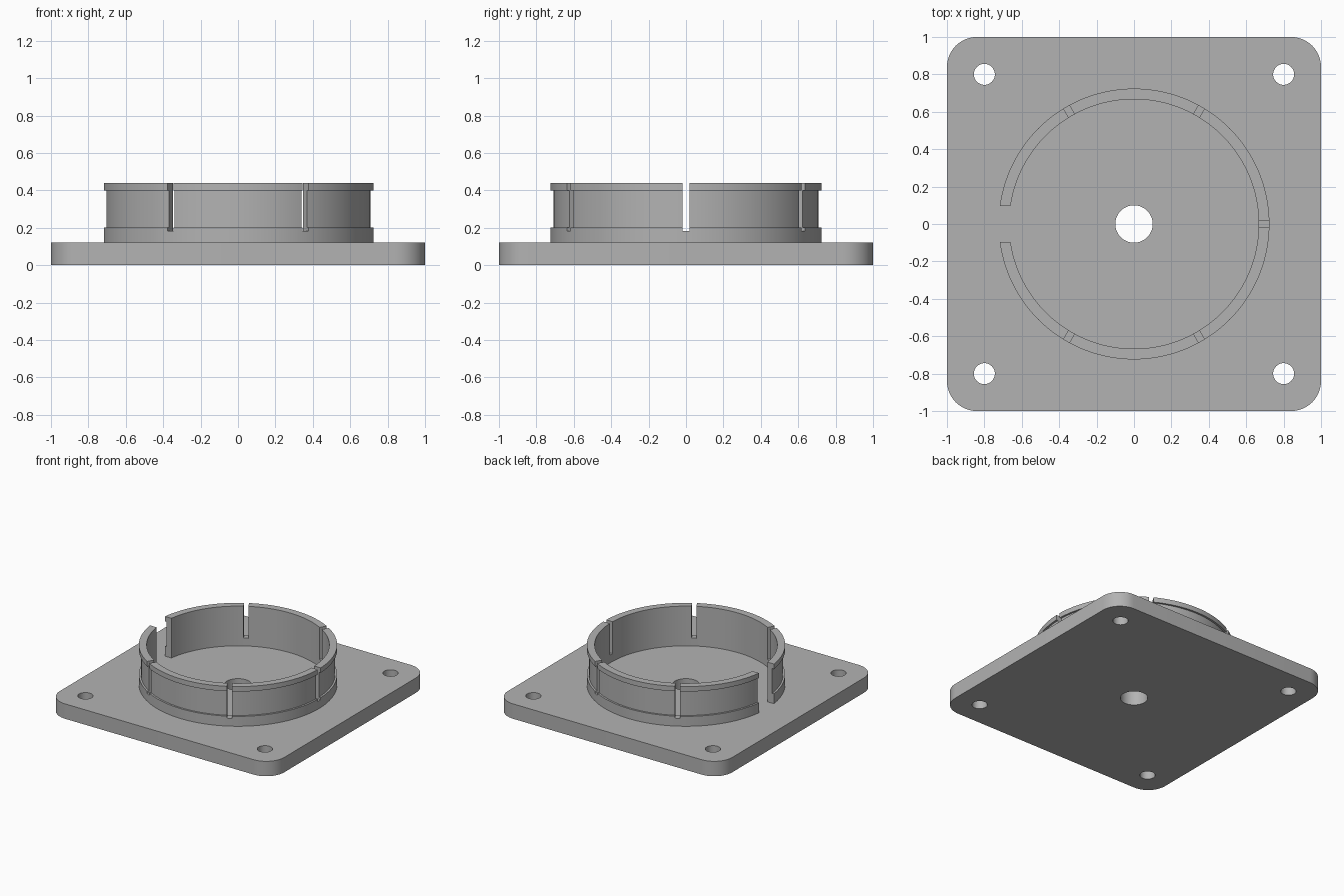
import bpy, bmesh
from math import radians, cos, sin, pi
from mathutils import Matrix

if "Cube" in bpy.data.objects:
    bpy.data.objects.remove(bpy.data.objects["Cube"], do_unlink=True)

PLATE_TOP = 0.12
RING_TOP = 0.44

grey = bpy.data.materials.new("plain grey")
grey.use_nodes = True
colour = (0.45, 0.45, 0.45, 1)
grey.diffuse_color = colour
grey.node_tree.nodes["Principled BSDF"].inputs["Base Color"].default_value = colour


def finish(bm, name):
    bmesh.ops.recalc_face_normals(bm, faces=bm.faces)
    mesh = bpy.data.meshes.new(name)
    bm.to_mesh(mesh)
    bm.free()
    mesh.materials.append(grey)
    obj = bpy.data.objects.new(name, mesh)
    bpy.context.collection.objects.link(obj)
    return obj


def activate(obj):
    bpy.ops.object.select_all(action='DESELECT')
    obj.select_set(True)
    bpy.context.view_layer.objects.active = obj


def cut(obj, cutter):
    """Subtract the cutter, remove it and shade the result."""
    cutter.hide_render = True
    mod = obj.modifiers.new("cut", 'BOOLEAN')
    mod.operation = 'DIFFERENCE'
    mod.solver = 'EXACT'
    mod.object = cutter
    activate(obj)
    bpy.ops.object.modifier_apply(modifier=mod.name)
    bpy.data.objects.remove(cutter, do_unlink=True)
    bpy.ops.object.shade_smooth_by_angle(angle=radians(30))


# Base plate with rounded corners
bm = bmesh.new()
corner, steps = 0.16, 12
outline = []
for quarter, (sx, sy) in enumerate([(1, 1), (-1, 1), (-1, -1), (1, -1)]):
    for i in range(steps + 1):
        a = (quarter + i / steps) * pi / 2
        outline.append(bm.verts.new((sx * (1 - corner) + corner * cos(a),
                                     sy * (1 - corner) + corner * sin(a), 0)))
face = bm.faces.new(outline)
top = bmesh.ops.extrude_face_region(bm, geom=[face])["geom"]
bmesh.ops.translate(bm, vec=(0, 0, PLATE_TOP),
                    verts=[v for v in top if isinstance(v, bmesh.types.BMVert)])
plate = finish(bm, "base_plate")

# Centre hole and four screw holes
bm = bmesh.new()
holes = [(0, 0, 0.1)] + [(x, y, 0.056) for x in (-0.8, 0.8) for y in (-0.8, 0.8)]
for x, y, r in holes:
    bmesh.ops.create_cone(bm, cap_ends=True, segments=48, radius1=r, radius2=r,
                          depth=1, matrix=Matrix.Translation((x, y, 0)))
cut(plate, finish(bm, "hole_cutter"))

# Collar: profile with a shallow outer groove, turned about the axis
bm = bmesh.new()
inner, outer, groove = 0.667, 0.724, 0.709
profile = [(inner, PLATE_TOP), (outer, PLATE_TOP), (outer, 0.2), (groove, 0.2),
           (groove, 0.4), (outer, 0.4), (outer, RING_TOP), (inner, RING_TOP)]
segments = 120
loops = [[bm.verts.new((r * cos(2 * pi * s / segments), r * sin(2 * pi * s / segments), z))
          for r, z in profile] for s in range(segments)]
for s in range(segments):
    a, b = loops[s], loops[(s + 1) % segments]
    for i in range(len(profile)):
        j = (i + 1) % len(profile)
        bm.faces.new((a[i], b[i], b[j], a[j]))
collar = finish(bm, "slotted_collar")

# Narrow slots every sixty degrees, and one wide opening on the right side
bm = bmesh.new()
for angle in range(0, 360, 60):
    wide = angle == 180
    width, bottom = (0.19, 0) if wide else (0.036, 0.183)
    height = 0.6 - bottom
    bmesh.ops.create_cube(bm, size=1, matrix=Matrix.Rotation(radians(angle), 4, 'Z')
                          @ Matrix.Translation((0.7, 0, bottom + height / 2))
                          @ Matrix.Diagonal((0.3, width, height, 1)))
cut(collar, finish(bm, "slot_cutter"))
